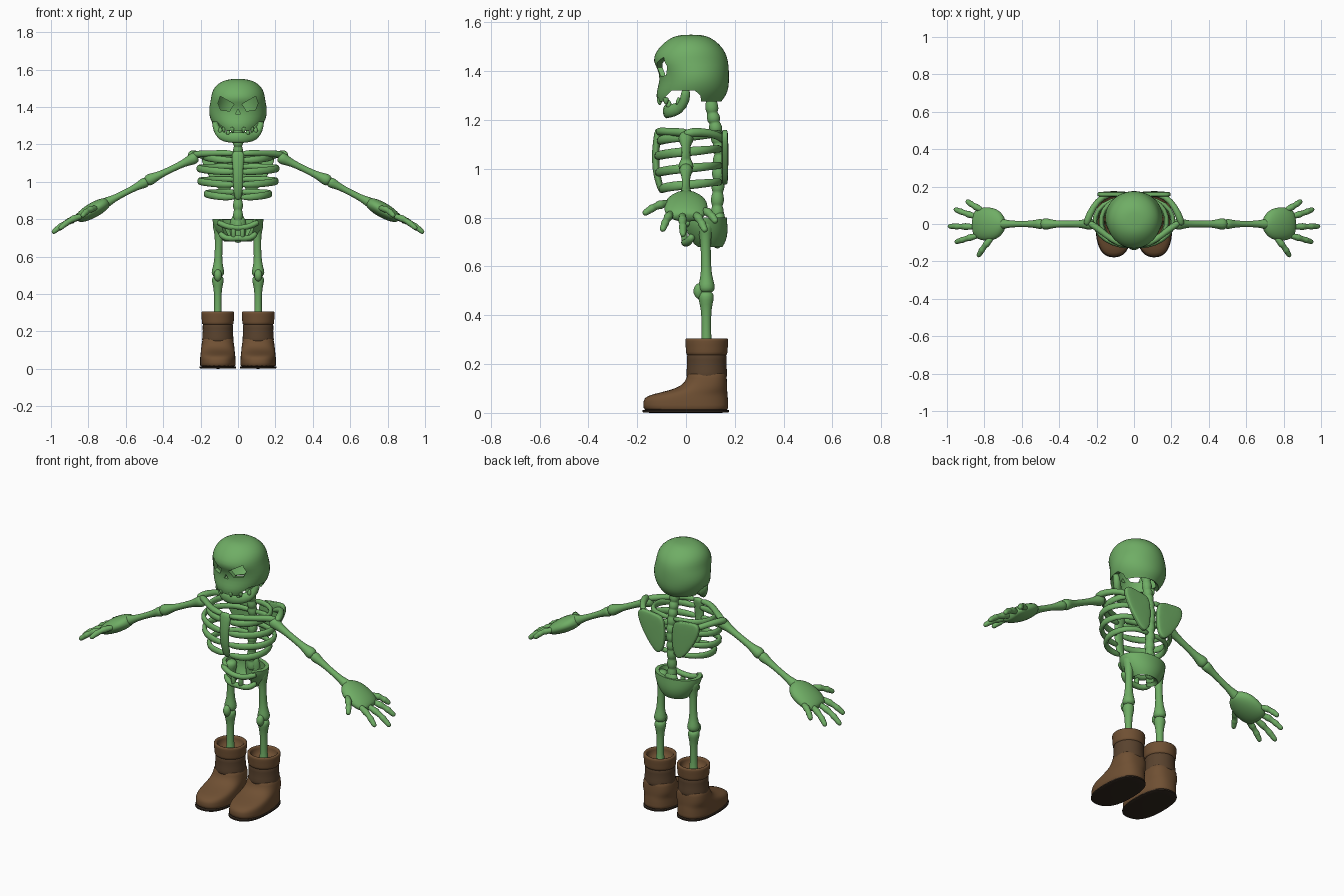
import bpy, bmesh
from math import sin, cos, pi, radians
from mathutils import Vector as V

if "Cube" in bpy.data.objects:
    bpy.data.objects.remove(bpy.data.objects["Cube"])


def material(name, rgb):
    m = bpy.data.materials.new(name)
    m.diffuse_color = (*rgb, 1)
    m.use_nodes = True
    m.node_tree.nodes["Principled BSDF"].inputs["Base Color"].default_value = m.diffuse_color
    return m


GREEN = material("bone_green", (0.16, 0.42, 0.13))
BROWN = material("leather", (0.16, 0.08, 0.033))
DARK = material("dark_leather", (0.10, 0.055, 0.027))
SOLE = material("sole_leather", (0.03, 0.02, 0.013))


def loft(name, rings, mat=GREEN, mirror=False, sub=1, closed=True, caps=(True, True), thick=0):
    """Skin a list of equal-length vertex rings."""
    bm = bmesh.new()
    vs = [[bm.verts.new(p) for p in r] for r in rings]
    n = len(rings[0])
    for a, b in zip(vs, vs[1:]):
        for i in range(n if closed else n - 1):
            j = (i + 1) % n
            bm.faces.new((a[i], a[j], b[j], b[i]))
    if closed and caps[0]:
        bm.faces.new(vs[0][::-1])
    if closed and caps[1]:
        bm.faces.new(vs[-1])
    bmesh.ops.recalc_face_normals(bm, faces=bm.faces)
    me = bpy.data.meshes.new(name)
    bm.to_mesh(me)
    bm.free()
    if mat:
        me.materials.append(mat)
    ob = bpy.data.objects.new(name, me)
    bpy.context.collection.objects.link(ob)
    if sub:
        ob.modifiers.new("smooth", 'SUBSURF').levels = sub
    if thick:
        s = ob.modifiers.new("shell", 'SOLIDIFY')
        s.thickness, s.offset = thick, -1
    if mirror:
        mm = ob.modifiers.new("mirror", 'MIRROR')
        mm.use_mirror_merge = False
    return ob


def tube(name, pts, radii, ref=(0, 0, 1), n=10, **kw):
    """Sweep ellipses along points; radii are numbers or (sideways, upward) pairs."""
    pts, ref, rings = [V(p) for p in pts], V(ref), []
    for i, p in enumerate(pts):
        t = (pts[min(i + 1, len(pts) - 1)] - pts[max(i - 1, 0)]).normalized()
        s = ref.cross(t).normalized()
        u = t.cross(s)
        r = radii[i] if isinstance(radii, (list, tuple)) else radii
        a, b = r if isinstance(r, (list, tuple)) else (r, r)
        rings.append([p + s * a * cos(2 * pi * k / n) + u * b * sin(2 * pi * k / n) for k in range(n)])
    return loft(name, rings, **kw)


def bone(name, a, b, r, k, ref=(0, 1, 0)):
    """Long bone with knobbed ends, mirrored."""
    prof = [(0, .5 * k), (.04, k), (.12, k), (.24, r), (.5, r * .9), (.76, r), (.88, k), (.96, k), (1, .5 * k)]
    tube(name, [V(a).lerp(V(b), t) for t, _ in prof], [q for _, q in prof], ref, mirror=True)


def ring(z, hw, y0, y1, cx=0, n=24, p=1.0, a0=0, a1=2 * pi, full=True):
    out = []
    for i in range(n):
        a = a0 + (a1 - a0) * i / (n if full else n - 1)
        c, s = cos(a), sin(a)
        c, s = (abs(c) ** p * (1 if c > 0 else -1), abs(s) ** p * (1 if s > 0 else -1))
        out.append((cx + hw * c, (y0 + y1) / 2 + (y1 - y0) / 2 * s, z))
    return out


def sym(pts):
    return [(-x, y, z) for x, y, z in reversed(pts)] + pts[1:]


# Skull: hollow shell with eye, nose and jaw openings
skull = loft("skull", [ring(*r) for r in [
    (1.55, .035, -.02, .06), (1.54, .085, -.06, .10), (1.51, .125, -.10, .14), (1.475, .142, -.128, .165),
    (1.44, .146, -.137, .174), (1.41, .153, -.117, .177), (1.37, .158, -.108, .178), (1.33, .148, -.118, .176),
    (1.30, .132, -.124, .165), (1.275, .115, -.118, .145)]], caps=(True, False), thick=.02)


def cutter(name, r0, r1, mirror=False):
    c = loft(name, [r0, r1], mat=None, sub=0, mirror=mirror)
    c.hide_render = True
    c.display_type = 'WIRE'
    b = skull.modifiers.new(name, 'BOOLEAN')
    b.operation, b.solver, b.object = 'DIFFERENCE', 'EXACT', c
    return c


eye = [(.022, 1.415), (.05, 1.432), (.095, 1.457), (.107, 1.42), (.092, 1.383), (.045, 1.378)]
nose = [(-.013, 1.363), (.013, 1.363), (0, 1.388)]
side = [(-.085, 1.2), (-.085, 1.295), (-.06, 1.32), (.035, 1.322), (.06, 1.3), (.065, 1.2)]
cutters = [
    cutter("eye_cutter", [(x, -.25, z) for x, z in eye], [(x, 0, z) for x, z in eye], True),
    cutter("nose_cutter", [(x, -.25, z) for x, z in nose], [(x, 0, z) for x, z in nose]),
    cutter("cheek_cutter", [(-.3, y, z) for y, z in side], [(.3, y, z) for y, z in side])]

# Jaw and teeth
tube("jaw", sym([(0, -.083, 1.235), (.05, -.07, 1.237), (.088, -.025, 1.245), (.117, -.002, 1.28), (.128, 0, 1.335)]),
     [(.016, .02), (.02, .022), (.03, .02), (.03, .018), (.031, .018), (.03, .018), (.03, .02), (.02, .022), (.016, .02)],
     (0, 1, 0))
for x, y, za, zb in [(.03, -.108, 1.295, 1.26), (.075, -.082, 1.295, 1.262), (.052, -.07, 1.25, 1.283), (.095, -.03, 1.26, 1.295)]:
    tube("tooth", [(x, y, za), (x, y, (za + zb) / 2), (x, y, zb)], [.014, .013, .004], (0, 1, 0), n=8, mirror=True)

# Spine: one swept column with a bulge per vertebra
path = [V(p) for p in [(0, .13, .74), (0, .128, .85), (0, .132, .96), (0, .138, 1.06), (0, .125, 1.15), (0, .108, 1.23), (0, .098, 1.33)]]
sp, sr = [], []
for a, b in zip(path, path[1:]):
    for t, r in [(0, .02), (.1, .03), (.4, .027), (.5, .02), (.6, .03), (.9, .027)]:
        sp.append(a.lerp(b, t))
        sr.append(r)
tube("spine", sp, sr, (0, 1, 0))

# Rib cage
tube("sternum", [(0, -.112, 1.165), (0, -.115, 1.15), (0, -.125, 1.08), (0, -.125, 1.0), (0, -.108, .93), (0, -.098, .9)],
     [(.025, .012), (.04, .016), (.028, .016), (.03, .016), (.025, .015), (.012, .01)], (0, 1, 0))
for z, w, f in [(1.13, .18, -.108), (1.068, .215, -.118), (1.0, .21, -.116), (.932, .175, -.1)]:
    tube("rib", [(.01, .135, z + .012), (.07, .14, z + .015), (w * .8, .11, z + .012), (w, .04, z + .005), (w * .97, -.03, z),
                 (w * .72, -.088, z - .008), (.07, f, z - .015), (.01, f, z - .015)],
         [(.013, .016)] * 3 + [(.014, .02)] * 4 + [(.012, .015)], mirror=True)

# Shoulders
tube("collar_bone", [(.015, -.112, 1.15), (.08, -.108, 1.155), (.15, -.06, 1.15), (.21, -.01, 1.15), (.25, .01, 1.14)],
     [.016, .018, .016, .02, .016], mirror=True)
blade = [(.03, 1.12), (.05, 1.15), (.12, 1.155), (.19, 1.165), (.2, 1.12), (.165, 1.04), (.1, .95), (.06, .925), (.03, .97), (.025, 1.05)]
loft("shoulder_blade", [[(x, y, z) for x, z in blade] for y in (.145, .152, .165, .174)], mirror=True, sub=2)
tube("shoulder_spine", [(.1, .16, 1.1), (.17, .15, 1.13), (.22, .09, 1.15), (.25, .02, 1.15), (.255, -.01, 1.14)],
     [.012, .018, .017, .022, .014], mirror=True)

# Arms
bone("upper_arm", (.215, 0, 1.135), (.495, 0, 1.0), .02, .033)
bone("forearm", (.48, 0, 1.005), (.725, 0, .878), .019, .029)


# Hands, laid out along the arm direction
def hand(s, y, h=0):
    return V((.70 + .87 * s + .49 * h, y, .89 - .49 * s + .87 * h))


tube("palm", [hand(s, 0) for s in (-.01, .01, .045, .09, .14, .175, .185)],
     [(.025, .022), (.06, .032), (.085, .04), (.092, .042), (.09, .037), (.07, .026), (.05, .015)], n=16, mirror=True)
for name, (s0, y0), (s1, y1) in [("little_finger", (.12, .07), (.225, .125)), ("ring_finger", (.15, .035), (.30, .08)),
                                 ("middle_finger", (.155, -.015), (.338, -.012)), ("index_finger", (.14, -.058), (.295, -.098)),
                                 ("thumb", (.06, -.065), (.155, -.175))]:
    prof = [(0, .016), (.3, .017), (.38, .022), (.46, .016), (.62, .015), (.68, .02), (.75, .015), (.92, .016), (1, .008)]
    tube(name, [hand(s0 + (s1 - s0) * t, y0 + (y1 - y0) * t, .012 * sin(pi * t)) for t, _ in prof],
         [r for _, r in prof], mirror=True, n=8)

# Pelvis: open bowl, sacrum and front loops
arc = dict(n=22, a0=radians(-48), a1=radians(228), full=False)
loft("pelvis_bowl", [ring(z, hw, a, b, **arc) for z, hw, a, b in
                     [(.8, .137, -.03, .168), (.775, .136, -.03, .17), (.74, .122, -.02, .172), (.705, .1, 0, .165), (.68, .075, .03, .15)]],
     closed=False, thick=.022)
tube("sacrum", [(0, .135, .83), (0, .135, .8), (0, .14, .74), (0, .13, .69), (0, .12, .675)],
     [.02, (.045, .028), (.05, .028), (.035, .022), .012], (0, 1, 0))
tube("pubic_bar", sym([(0, -.008, .752), (.05, -.006, .757), (.09, .0, .775), (.11, .015, .785)]), .016)
tube("pubic_loop", sym([(0, -.005, .7), (.04, -.002, .695), (.075, .01, .7), (.1, .03, .73)]), .017)
tube("pubic_joint", [(.022, -.008, .76), (.025, -.008, .73), (.022, -.004, .69)], .014, (0, 1, 0), mirror=True)

# Legs
bone("thigh_bone", (.1, .078, .79), (.108, .085, .49), .023, .036)
bone("shin_bone", (.108, .082, .5), (.108, .085, .2), .022, .034)
tube("kneecap", [(.108, .062, .53), (.108, .052, .515), (.108, .05, .49), (.108, .056, .465)],
     [.01, .022, .024, .01], (0, 1, 0), mirror=True)

# Boots
X = .108
loft("boot_sole", [ring(z, .098, -.18, .178, X, p=.8) for z in (0, .002, .012, .014)], SOLE, True)
loft("boot_foot", [ring(z, hw, f, b, X, p=.8) for z, hw, f, b in
                   [(.012, .094, -.172, .174), (.014, .096, -.175, .175), (.05, .096, -.178, .174), (.07, .094, -.165, .172),
                    (.085, .092, -.1, .17), (.1, .091, -.04, .17), (.125, .088, -.002, .169), (.16, .083, .005, .166),
                    (.17, .075, .012, .16)]], BROWN, True)
loft("boot_shaft", [ring(z, r, .085 - r, .085 + r, X) for z, r in
                    [(.14, .075), (.145, .084), (.165, .085), (.2, .08), (.235, .083), (.25, .078)]], DARK, True)
loft("boot_cuff", [ring(z, r, .085 - r, .085 + r, X) for z, r in
                   [(.232, .075), (.238, .086), (.26, .086), (.298, .09), (.306, .088), (.306, .074), (.298, .07), (.25, .068)]],
     BROWN, True)

# Bake modifiers, then smooth while keeping sharp cuts
bpy.ops.object.select_all(action='DESELECT')
for ob in bpy.context.scene.objects:
    ob.select_set(ob not in cutters)
bpy.context.view_layer.objects.active = skull
bpy.ops.object.convert(target='MESH')
bpy.ops.object.shade_smooth_by_angle(angle=radians(50))
